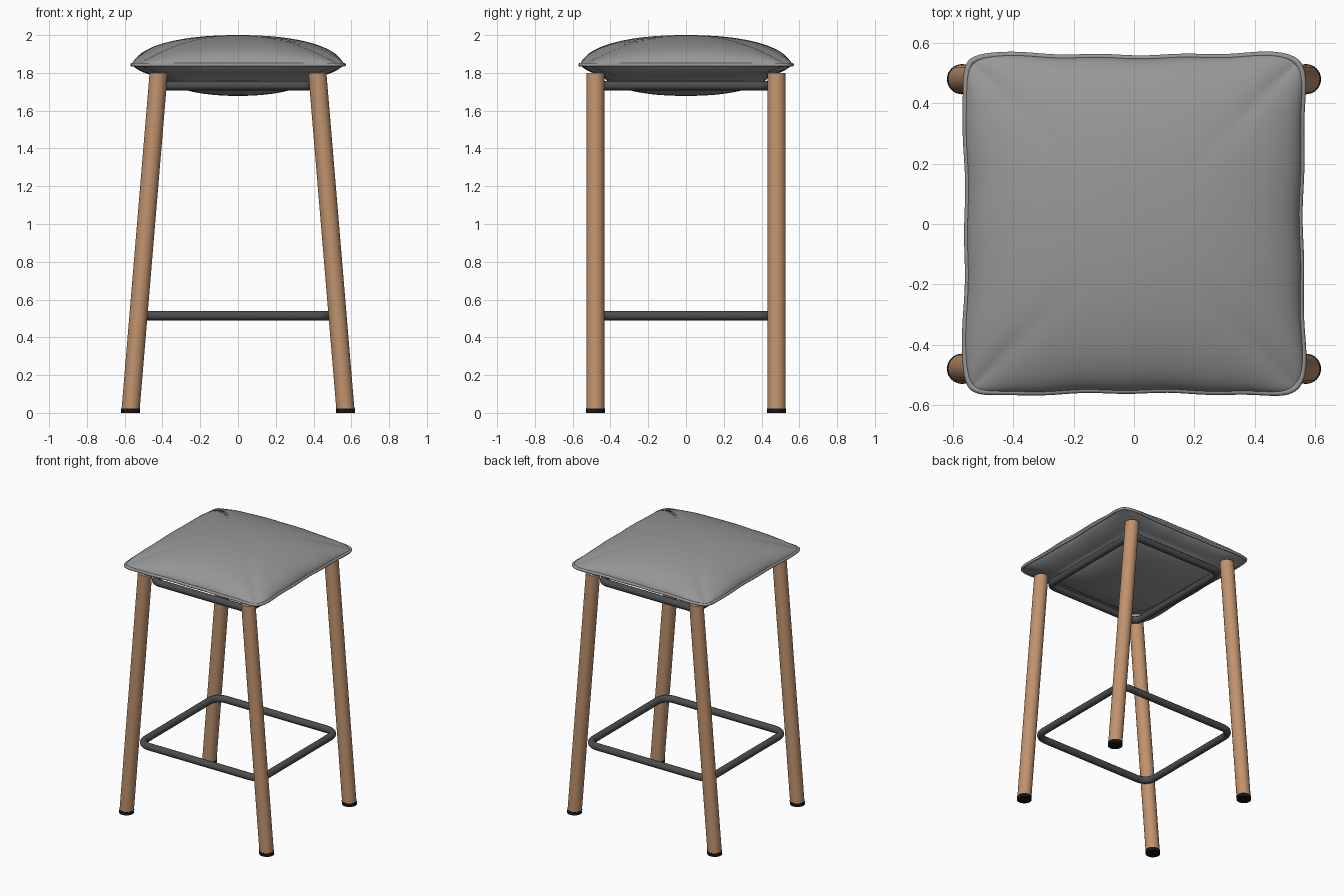
import bpy, bmesh, math

cube = bpy.data.objects.get("Cube")
if cube:
    bpy.data.objects.remove(cube, do_unlink=True)


def material(name, rgb):
    m = bpy.data.materials.new(name)
    m.use_nodes = True
    m.diffuse_color = (*rgb, 1)
    m.node_tree.nodes["Principled BSDF"].inputs["Base Color"].default_value = (*rgb, 1)
    return m


FABRIC = material("grey fabric", (0.31, 0.31, 0.31))
WOOD = material("warm wood", (0.53, 0.29, 0.155))
STEEL = material("dark steel", (0.07, 0.076, 0.08))
RUBBER = material("black rubber", (0.008, 0.008, 0.008))


def add_mesh(name, mesh, mat, angle=40):
    ob = bpy.data.objects.new(name, mesh)
    bpy.context.collection.objects.link(ob)
    mesh.materials.clear()
    mesh.materials.append(mat)
    bpy.ops.object.select_all(action="DESELECT")
    bpy.context.view_layer.objects.active = ob
    ob.select_set(True)
    bpy.ops.object.shade_smooth_by_angle(angle=math.radians(angle))
    return ob


def tube(name, points, radius, mat):
    """Closed round tube through the points."""
    cu = bpy.data.curves.new(name, "CURVE")
    cu.dimensions = "3D"
    cu.bevel_depth = radius
    cu.bevel_resolution = 4
    sp = cu.splines.new("POLY")
    sp.points.add(len(points) - 1)
    for p, co in zip(sp.points, points):
        p.co = (*co, 1)
    sp.use_cyclic_u = True
    tmp = bpy.data.objects.new(name + "_path", cu)
    mesh = bpy.data.meshes.new_from_object(tmp)
    bpy.data.objects.remove(tmp)
    return add_mesh(name, mesh, mat, 60)


def rounded_rect(a, b, r, z, steps=10):
    pts = []
    for k, (sx, sy) in enumerate(((1, 1), (-1, 1), (-1, -1), (1, -1))):
        for i in range(steps + 1):
            t = math.pi / 2 * (k + i / steps)
            pts.append((sx * (a - r) + r * math.cos(t), sy * (b - r) + r * math.sin(t), z))
    return pts


# Splayed legs with level ends, and their rubber feet
LEG_Y, FOOT_X, TOP_X, LEG_TOP = 0.48, 0.57, 0.42, 1.80


def leg_x(z):
    return FOOT_X + (TOP_X - FOOT_X) * z / LEG_TOP


def leg_section(name, sx, sy, z0, z1, radius, mat):
    bm = bmesh.new()
    bmesh.ops.create_cone(bm, cap_ends=True, segments=32, radius1=radius,
                          radius2=radius, depth=z1 - z0)
    for v in bm.verts:
        v.co.z += (z0 + z1) / 2
        v.co.x += sx * leg_x(v.co.z)
        v.co.y += sy * LEG_Y
    mesh = bpy.data.meshes.new(name)
    bm.to_mesh(mesh)
    bm.free()
    add_mesh(name, mesh, mat)


for sy, depth in ((-1, "front"), (1, "back")):
    for sx, side in ((1, "left"), (-1, "right")):
        leg_section(f"{depth}_{side}_leg", sx, sy, 0.022, LEG_TOP, 0.048, WOOD)
        leg_section(f"{depth}_{side}_foot", sx, sy, 0, 0.024, 0.05, RUBBER)

# Steel rings
tube("foot_ring", rounded_rect(0.492, 0.452, 0.085, 0.515), 0.025, STEEL)
tube("seat_ring", rounded_rect(0.39, 0.44, 0.06, 1.733), 0.025, STEEL)

# Cushion: pinched, slightly rippled square outline
SEAM, HALF, N = 1.843, 0.568, 48


def outline(u, v):
    m = max(abs(u), abs(v))
    n = 13
    k = m / (abs(u) ** n + abs(v) ** n) ** (1 / n) if m else 1
    pinch_x = 1 - (0.03 * (1 - v * v) + 0.004 * math.sin(11 * v + u)) * u * u
    pinch_y = 1 - (0.03 * (1 - u * u) + 0.004 * math.sin(13 * u + v)) * v * v
    return HALF * u * k * pinch_x, HALF * v * k * pinch_y


def top_height(u, v, x, y):
    return 0.157 * max(0, (1 - abs(u) ** 2.2) * (1 - abs(v) ** 2.2)) ** 0.52


def bottom_height(u, v, x, y):
    rim = max(0, (1 - u ** 4) * (1 - v ** 4)) ** 0.7
    sag = max(0, 1 - (x / 0.39) ** 2) * max(0, 1 - (y / 0.44) ** 2)
    return -0.085 * rim - 0.08 * sag ** 0.6


params = [math.sin(math.pi / 2 * (2 * i / N - 1)) for i in range(N + 1)]
bm = bmesh.new()
for height, flip in ((top_height, False), (bottom_height, True)):
    grid = []
    for v in params:
        row = []
        for u in params:
            x, y = outline(u, v)
            row.append(bm.verts.new((x, y, SEAM + height(u, v, x, y))))
        grid.append(row)
    for j in range(N):
        for i in range(N):
            quad = [grid[j][i], grid[j][i + 1], grid[j + 1][i + 1], grid[j + 1][i]]
            bm.faces.new(quad[::-1] if flip else quad)
bmesh.ops.remove_doubles(bm, verts=bm.verts, dist=0.0002)
mesh = bpy.data.meshes.new("cushion")
bm.to_mesh(mesh)
bm.free()
add_mesh("cushion", mesh, FABRIC, 80)

# Piping along the cushion seam
rim = [(u, -1) for u in params[:-1]] + [(1, v) for v in params[:-1]]
rim += [(-u, 1) for u in params[:-1]] + [(-1, -v) for v in params[:-1]]
tube("cushion_piping", [(*outline(u, v), SEAM) for u, v in rim], 0.01, FABRIC)
